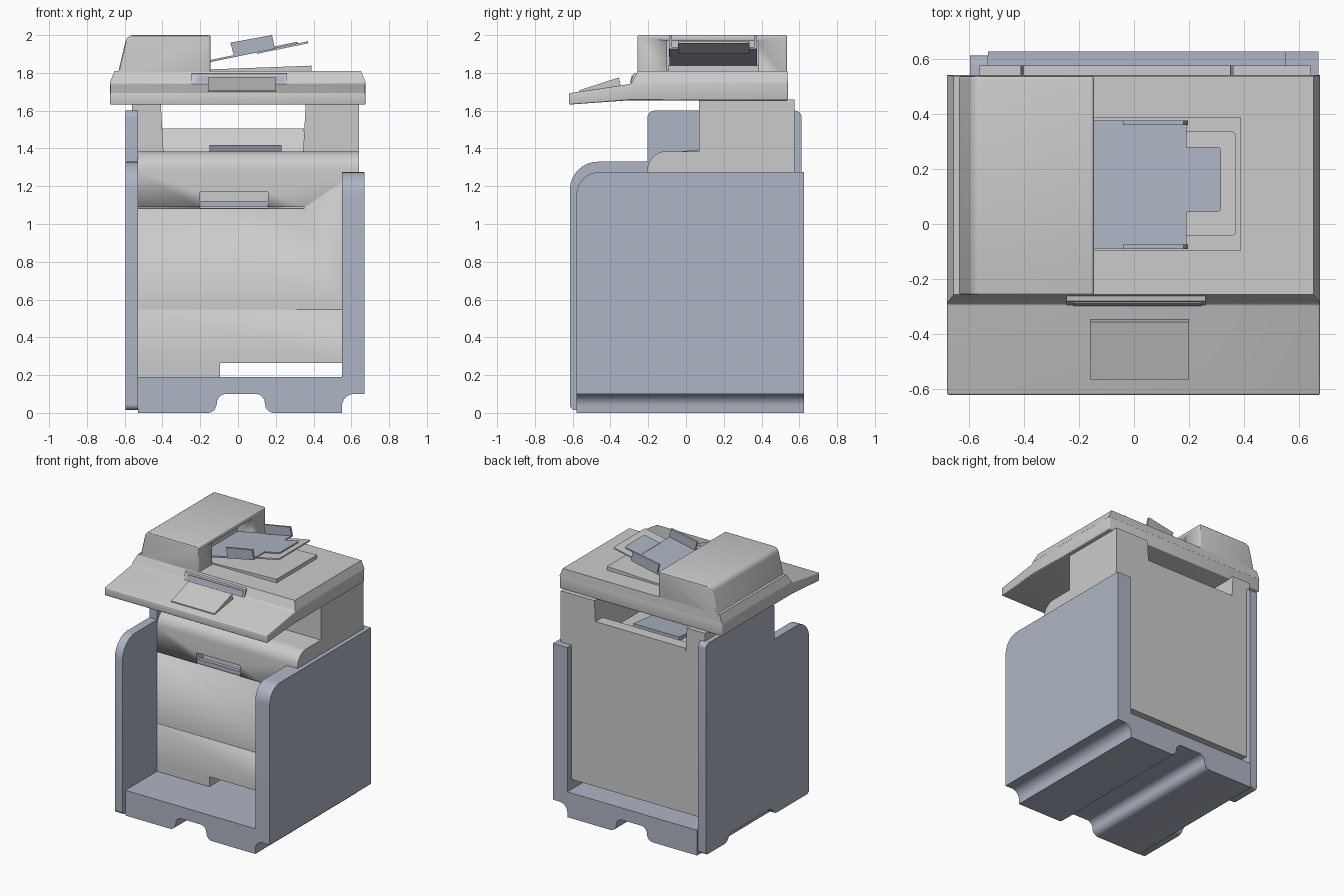
import bpy, bmesh, math
from mathutils import Vector

if "Cube" in bpy.data.objects:
    bpy.data.objects.remove(bpy.data.objects["Cube"])


def material(name, rgb):
    m = bpy.data.materials.new(name)
    m.diffuse_color = (*rgb, 1)
    m.use_nodes = True
    m.node_tree.nodes["Principled BSDF"].inputs["Base Color"].default_value = m.diffuse_color
    return m


GREY = material("light grey plastic", (0.60, 0.60, 0.60))
BLUE = material("blue grey plastic", (0.42, 0.46, 0.55))


def rounded(points):
    """Profile points (u, v) or (u, v, radius) -> outline with filleted corners."""
    out = []
    for i, p in enumerate(points):
        c = Vector(p[:2])
        if len(p) == 2:
            out.append(c)
            continue
        a = (Vector(points[i - 1][:2]) - c).normalized()
        b = (Vector(points[(i + 1) % len(points)][:2]) - c).normalized()
        for k in range(9):
            t = math.pi / 2 * k / 8
            out.append(c + p[2] * (a * (1 - math.sin(t)) + b * (1 - math.cos(t))))
    return out


def extrude(name, axis, points, lo, hi, mat, bevel=0.0):
    """Extrude a profile along x (points are y,z), y (x,z) or z (x,y)."""
    place = {"x": lambda u, v, w: (w, u, v),
             "y": lambda u, v, w: (u, w, v),
             "z": lambda u, v, w: (u, v, w)}[axis]
    outline = rounded(points)
    n = len(outline)
    bm = bmesh.new()
    rings = [[bm.verts.new(place(p[0], p[1], w)) for p in outline] for w in (lo, hi)]
    bm.faces.new(rings[0])
    bm.faces.new(rings[1])
    for i in range(n):
        j = (i + 1) % n
        bm.faces.new((rings[0][i], rings[0][j], rings[1][j], rings[1][i]))
    bmesh.ops.recalc_face_normals(bm, faces=bm.faces)
    mesh = bpy.data.meshes.new(name)
    bm.to_mesh(mesh)
    bm.free()
    ob = bpy.data.objects.new(name, mesh)
    bpy.context.collection.objects.link(ob)
    mesh.materials.append(mat)
    bpy.ops.object.select_all(action="DESELECT")
    bpy.context.view_layer.objects.active = ob
    ob.select_set(True)
    if bevel:
        m = ob.modifiers.new("soft edges", "BEVEL")
        m.width, m.segments, m.limit_method = bevel, 3, "ANGLE"
        m.angle_limit = math.radians(40)
        bpy.ops.object.modifier_apply(modifier=m.name)
    bpy.ops.object.shade_smooth_by_angle(angle=math.radians(30))
    return ob


def box(name, x, y, z, mat, bevel=0.0):
    pts = [(y[0], z[0]), (y[1], z[0]), (y[1], z[1]), (y[0], z[1])]
    return extrude(name, "x", pts, x[0], x[1], mat, bevel)


def cut(ob, x, y, z):
    cutter = box("cutter", x, y, z, GREY)
    cutter.hide_render = True
    m = ob.modifiers.new("cut", "BOOLEAN")
    m.operation, m.solver, m.object = "DIFFERENCE", "EXACT", cutter
    bpy.context.view_layer.objects.active = ob
    bpy.ops.object.modifier_apply(modifier=m.name)
    bpy.data.objects.remove(cutter, do_unlink=True)


# Stand: base with channels along y, plus two side panels
extrude("stand_base", "y", [
    (-0.53, 0.0), (-0.12, 0.0, 0.04), (-0.105, 0.1, 0.04), (0.135, 0.1, 0.04),
    (0.15, 0.0, 0.04), (0.55, 0.0), (0.55, 0.1, 0.065), (0.67, 0.1),
    (0.67, 0.19), (-0.53, 0.19)], -0.58, 0.625, BLUE)
extrude("stand_right_panel", "x", [
    (-0.58, 0.19), (0.625, 0.19), (0.625, 1.275), (-0.58, 1.275, 0.12)], 0.55, 0.67, BLUE)
extrude("stand_left_panel", "x", [
    (-0.615, 0.015, 0.03), (-0.2, 0.015, 0.03), (-0.17, 0.07, 0.03), (0.33, 0.07, 0.03),
    (0.36, 0.015, 0.03), (0.612, 0.015, 0.02), (0.612, 1.6, 0.035), (-0.205, 1.6, 0.04),
    (-0.205, 1.33), (-0.615, 1.33, 0.15)], -0.595, -0.53, BLUE)

# Printer body with rounded upper front, door seam and handle recess
body = extrude("printer_body", "x", [
    (-0.205, 0.265), (0.575, 0.265), (0.575, 1.385), (-0.205, 1.385, 0.1)],
    -0.56, 0.64, GREY)
cut(body, (-0.53, 0.35), (-0.3, -0.185), (1.081, 1.089))
cut(body, (-0.2, 0.16), (-0.3, -0.13), (1.086, 1.17))
cut(body, (-0.53, 0.55), (-0.3, -0.2), (0.548, 0.552))
box("door_handle", (-0.2, 0.16), (-0.2, -0.17), (1.089, 1.122), BLUE)
box("body_foot", (-0.53, -0.095), (-0.205, 0.15), (0.19, 0.265), GREY)

# Columns and back wall around the output opening
extrude("left_column", "y", [
    (-0.56, 1.385), (-0.395, 1.385), (-0.41, 1.66), (-0.56, 1.66)], 0.07, 0.575, GREY)
extrude("right_column", "y", [
    (0.345, 1.385), (0.64, 1.385), (0.64, 1.66), (0.36, 1.66)], 0.07, 0.575, GREY)
extrude("output_back_wall", "x", [
    (0.43, 1.385), (0.575, 1.385), (0.575, 1.505), (0.49, 1.505)], -0.40, 0.35, GREY)
extrude("output_paper_rest", "x", [
    (-0.02, 1.385), (0.3, 1.385), (0.3, 1.418)], -0.15, 0.23, BLUE)

# Scanner: slab with sloping console, tapered lid
extrude("scanner_console", "x", [
    (-0.62, 1.632), (-0.3, 1.655), (0.54, 1.655), (0.54, 1.755),
    (-0.285, 1.755), (-0.29, 1.742), (-0.62, 1.692)], -0.678, 0.675, GREY, 0.008)
lid = box("scanner_lid", (-0.678, 0.675), (-0.286, 0.54), (1.75, 1.81), GREY)
for v in lid.data.vertices:
    if v.co.z > 1.8:
        v.co.x += 0.024 if v.co.x < 0 else -0.024
        v.co.y += 0.03 if v.co.y < 0 else -0.004
extrude("lid_handle", "x", [
    (-0.295, 1.74), (-0.28, 1.795), (-0.25, 1.8), (-0.25, 1.74)], -0.245, 0.26, GREY)
extrude("lid_handle_strip", "x", [
    (-0.297, 1.748), (-0.288, 1.784), (-0.282, 1.784), (-0.291, 1.748)], -0.22, 0.245, BLUE)
extrude("control_screen", "x", [
    (-0.565, 1.69), (-0.565, 1.708), (-0.355, 1.776), (-0.345, 1.73)], -0.16, 0.2, GREY)

# Document feeder with an opening on its right side
feeder = extrude("document_feeder", "y", [
    (-0.668, 1.757), (-0.145, 1.757), (-0.145, 2.0, 0.012), (-0.588, 2.0, 0.035),
    (-0.635, 1.80, 0.02)], -0.258, 0.536, GREY, 0.01)
cut(feeder, (-0.27, -0.1), (-0.1, 0.382), (1.812, 1.97))
extrude("feeder_output_ramp", "y", [
    (-0.27, 1.808), (0.388, 1.808), (0.388, 1.838), (-0.27, 1.814)], -0.096, 0.386, GREY)


# Sloping input tray, its extension and flap
def tray_slab(name, x, y, lift, mat, radius):
    ob = extrude(name, "z", [
        (x[0], y[0]), (x[1], y[0], radius), (x[1], y[1], radius), (x[0], y[1])],
        lift, lift + 0.011, mat)
    for v in ob.data.vertices:
        v.co.z += 1.862 + 0.205 * (v.co.x + 0.148)
    return ob


tray_slab("input_tray", (-0.268, 0.19), (-0.088, 0.375), -0.005, BLUE, 0.01)
tray_slab("tray_extension", (0.1, 0.37), (-0.042, 0.335), -0.012, GREY, 0.015)
tray_slab("tray_flap", (0.185, 0.316), (0.043, 0.28), -0.003, BLUE, 0.015)
for side, y in (("front", -0.09), ("back", 0.36)):
    extrude("paper_guide_" + side, "y", [
        (-0.02, 1.885), (0.195, 1.93), (0.18, 2.0), (-0.04, 1.96)], y, y + 0.016, BLUE)
